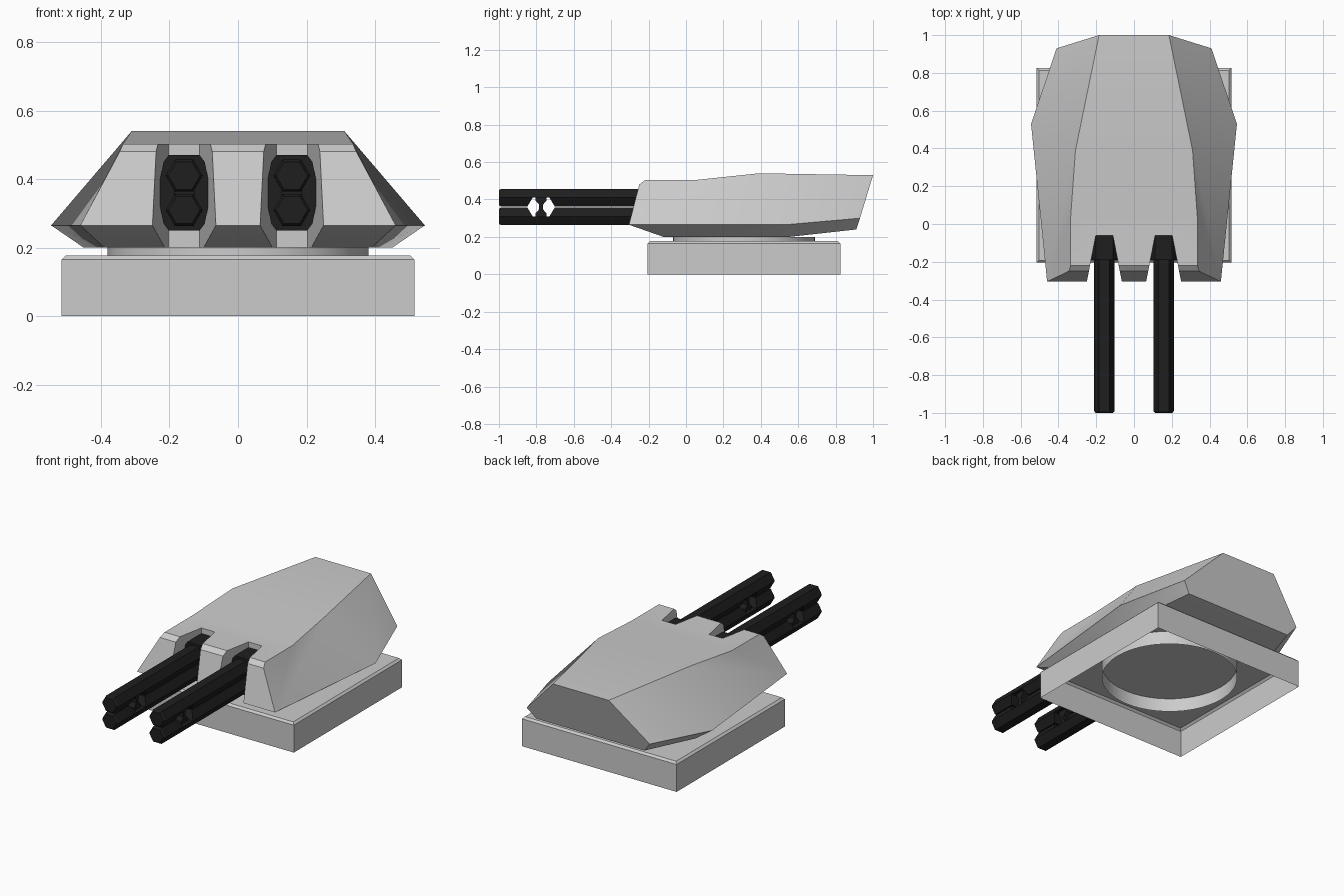
import bpy, bmesh, math
from mathutils import Matrix

cube = bpy.data.objects.get("Cube")
if cube:
    bpy.data.objects.remove(cube, do_unlink=True)


def material(name, value):
    m = bpy.data.materials.new(name)
    m.use_nodes = True
    color = (value, value, value, 1)
    m.diffuse_color = color
    m.node_tree.nodes["Principled BSDF"].inputs["Base Color"].default_value = color
    return m


grey = material("light grey paint", 0.6)
black = material("gun black", 0.013)


def finish(name, bm, mat, smooth=None, closed=True):
    if closed:
        bmesh.ops.recalc_face_normals(bm, faces=bm.faces)
    me = bpy.data.meshes.new(name)
    bm.to_mesh(me)
    bm.free()
    me.materials.append(mat)
    if smooth:
        me.shade_smooth()
        me.set_sharp_from_angle(angle=math.radians(smooth))
    ob = bpy.data.objects.new(name, me)
    bpy.context.collection.objects.link(ob)
    return ob


def loft(rings, caps=(True, True)):
    """Skin equal-length rings of points, with optional end caps."""
    bm = bmesh.new()
    loops = [[bm.verts.new(p) for p in ring] for ring in rings]
    n = len(loops[0])
    for a, b in zip(loops, loops[1:]):
        for i in range(n):
            j = (i + 1) % n
            bm.faces.new((a[i], a[j], b[j], b[i]))
    if caps[0]:
        bm.faces.new(loops[0])
    if caps[1]:
        bm.faces.new(loops[-1])
    return bm


def cut(ob, cutters):
    """Subtract cutters from the object and bake the result."""
    for c in cutters:
        c.hide_render = True
        mod = ob.modifiers.new("cut", "BOOLEAN")
        mod.object = c
        mod.operation = "DIFFERENCE"
        mod.solver = "EXACT"
    bpy.context.view_layer.update()
    dg = bpy.context.evaluated_depsgraph_get()
    baked = bpy.data.meshes.new_from_object(ob.evaluated_get(dg))
    ob.modifiers.clear()
    ob.data = baked
    for c in cutters:
        bpy.data.objects.remove(c, do_unlink=True)


# Base plinth, open underneath, with a chamfered top edge
MID_Y = 0.31


def square(h, z):
    return [(sx * h, MID_Y + sy * h, z) for sx, sy in ((-1, -1), (1, -1), (1, 1), (-1, 1))]


finish("base", loft([square(0.515, 0), square(0.515, 0.165), square(0.503, 0.177)],
                    caps=(False, True)), grey)

# Turning ring, an open tube through the base
bm = bmesh.new()
bmesh.ops.create_cone(bm, cap_ends=False, segments=48, radius1=0.38, radius2=0.38,
                      depth=0.105, matrix=Matrix.Translation((0, MID_Y, 0.1475)))
finish("turning_ring", bm, grey, smooth=30)

# Turret hull: one half's corners, mirrored across x
half = {
    "low_front": (0.39, -0.12, 0.2), "mid_front": (0.46, -0.305, 0.265),
    "brow": (0.345, -0.25, 0.48), "top_front": (0.335, -0.22, 0.503),
    "top_step": (0.335, 0.04, 0.503), "top_ridge": (0.31, 0.39, 0.54),
    "mid_wide": (0.545, 0.53, 0.265), "low_wide": (0.45, 0.55, 0.2),
    "top_back": (0.185, 1.0, 0.53), "mid_back": (0.41, 0.93, 0.3),
    "low_back": (0.36, 0.91, 0.24),
}
side_faces = [
    "mid_front mid_wide top_ridge", "mid_front top_ridge top_step",
    "mid_front top_step top_front brow", "low_front low_wide mid_wide mid_front",
    "low_wide low_back mid_back mid_wide", "mid_wide mid_back top_back",
    "mid_wide top_back top_ridge",
]
strips = ["low_front", "mid_front", "brow", "top_front", "top_step", "top_ridge", "top_back"]
bm = bmesh.new()
left = {k: bm.verts.new(p) for k, p in half.items()}
right = {k: bm.verts.new((-p[0], p[1], p[2])) for k, p in half.items()}
for names in side_faces:
    for verts in (left, right):
        bm.faces.new([verts[k] for k in names.split()])
for a, b in zip(strips, strips[1:]):
    bm.faces.new((left[a], left[b], right[b], right[a]))
back = ["top_back", "mid_back", "low_back"]
bm.faces.new([left[k] for k in back] + [right[k] for k in reversed(back)])
for a, b in (("low_back", "low_wide"), ("low_wide", "low_front")):
    bm.faces.new((left[a], left[b], right[b], right[a]))
hull = finish("turret_hull", bm, grey)

# Tapered gun slots in the hull front
GUN_X = 0.157
slots = []
for s in (-1, 1):
    outline = [(-0.111, -0.4), (0.111, -0.4), (0.045, -0.06), (-0.045, -0.06)]
    rings = [[(s * GUN_X + x, y, z) for x, y in outline] for z in (0.1, 0.7)]
    slots.append(finish("slot_cutter", loft(rings), grey))
cut(hull, slots)
hull.data.shade_smooth()
hull.data.set_sharp_from_angle(angle=math.radians(20))


# Twin guns
def hexagon(cx, cz, r, y):
    return [(cx + r * math.cos(i * math.pi / 3), y, cz + r * math.sin(i * math.pi / 3))
            for i in range(6)]


GUN_Z, LINK_Y = 0.36, -0.775
for s, side in ((-1, "right"), (1, "left")):
    x = s * GUN_X
    # Mantlet block filling the slot
    prof = [(0.045, 0.11), (0.06, 0.09), (0.07, 0.04)]
    quarter = prof + [(a, -b) for a, b in reversed(prof)]
    octo = quarter + [(-a, -b) for a, b in quarter]
    rings = [[(x + a, y, GUN_Z + b) for a, b in octo] for y in (-0.19, 0.0)]
    finish(side + "_mantlet", loft(rings), black)
    # Barrels with chamfered muzzles and a notch beside the link
    for dz, level in ((0.05, "upper"), (-0.05, "lower")):
        z = GUN_Z + dz
        rings = [hexagon(x, z, 0.046, -1.0), hexagon(x, z, 0.054, -0.99),
                 hexagon(x, z, 0.054, -0.05)]
        barrel = finish(f"{side}_{level}_barrel", loft(rings), black)
        notch = [(-0.075, 0), (-0.045, 0.05), (0.045, 0.05),
                 (0.075, 0), (0.045, -0.05), (-0.045, -0.05)]
        rings = [[(x + w, LINK_Y + a, GUN_Z + b) for a, b in notch] for w in (-0.1, 0.1)]
        cut(barrel, [finish("notch_cutter", loft(rings), black)])
    # Waisted link between the barrels
    waist = [(-0.03, -0.055), (0.03, -0.055), (0.03, -0.035), (0.01, -0.012),
             (0.01, 0.012), (0.03, 0.035), (0.03, 0.055), (-0.03, 0.055),
             (-0.03, 0.035), (-0.01, 0.012), (-0.01, -0.012), (-0.03, -0.035)]
    rings = [[(x + w, LINK_Y + a, GUN_Z + b) for a, b in waist] for w in (-0.03, 0.03)]
    finish(side + "_barrel_link", loft(rings), black)
